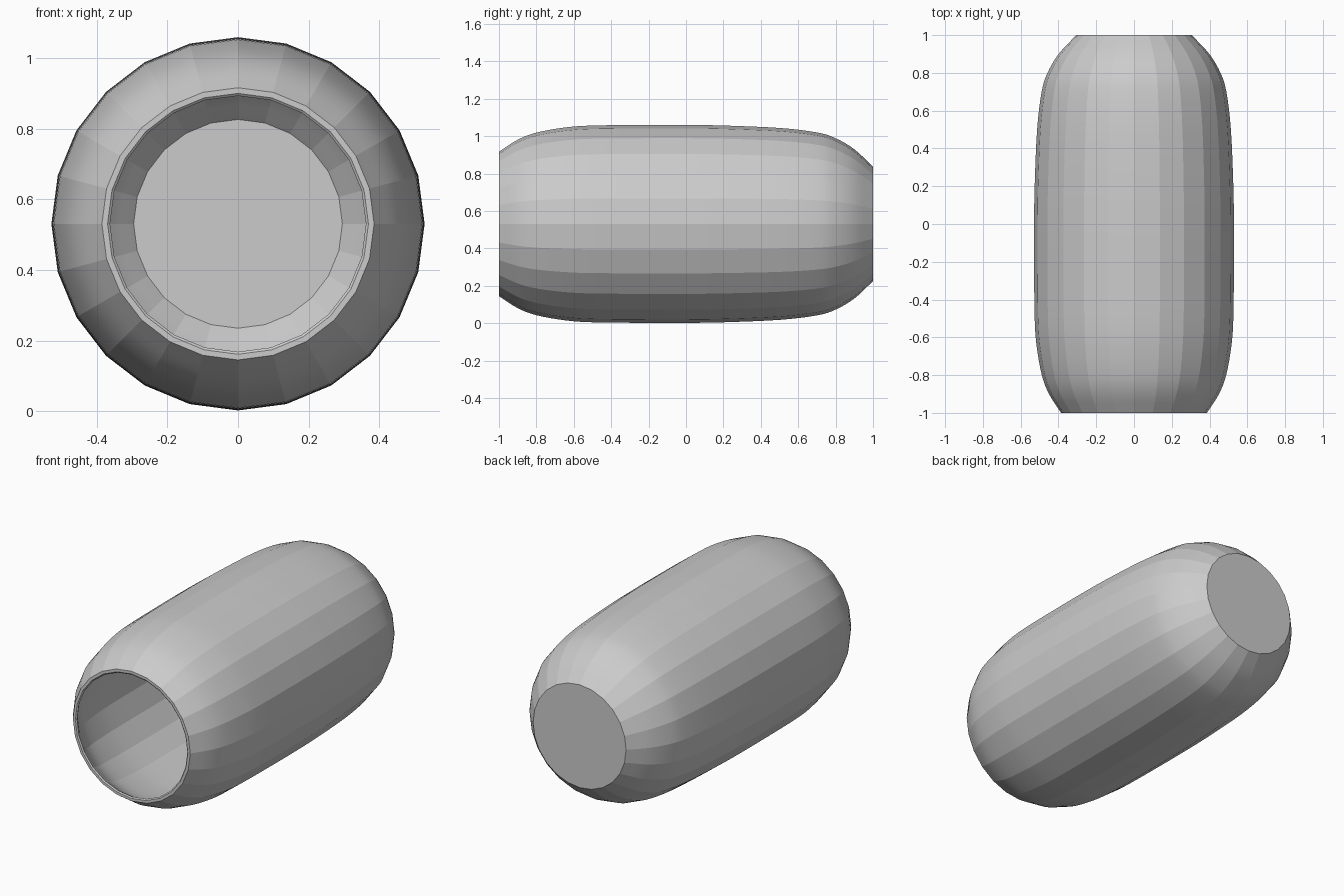
import bpy, bmesh, math
from mathutils import Vector

if "Cube" in bpy.data.objects:
    bpy.data.objects.remove(bpy.data.objects["Cube"])

SIDES, WALL, AXIS_Z = 24, 0.025, 0.531

# Outer silhouette as (y, radius), from open mouth to closed base
KEYS = [(-1, .386), (-.9, .45), (-.8, .488), (-.65, .515), (-.5, .526), (-.2, .529), (0, .529),
        (.2, .526), (.5, .513), (.7, .489), (.8, .458), (.9, .399), (1, .306)]


def smooth_curve(keys, steps):
    """Catmull-Rom curve through the key points."""
    p = [Vector(k) for k in keys]
    p = [2 * p[0] - p[1]] + p + [2 * p[-1] - p[-2]]
    out = []
    for i in range(1, len(p) - 2):
        a, b, c, d = p[i - 1:i + 3]
        for s in range(steps):
            t = s / steps
            out.append(0.5 * (2 * b + (c - a) * t + (2 * a - 5 * b + 4 * c - d) * t ** 2
                              + (3 * b - a - 3 * c + d) * t ** 3))
    return out + [p[-2]]


outer = smooth_curve(KEYS, 4)

# Inner wall: outer curve pushed inwards, stopping at the floor
inner = []
for i, p in enumerate(outer):
    t = (outer[min(i + 1, len(outer) - 1)] - outer[max(i - 1, 0)]).normalized()
    q = p + Vector((t.y, -t.x)) * WALL
    if -0.985 < q.x < 1 - WALL:
        inner.append(q)
inner.append(Vector((1 - WALL, .296)))

# Closed section: base centre, outer wall, rounded lip, inner wall, floor centre
lip = [Vector(k) for k in ((-1, .380), (-1, .370), (-.994, .363))]
section = outer[::-1] + lip + inner

# Revolve the section around the y axis
bm = bmesh.new()
rings = []
for y, r in section:
    rings.append([bm.verts.new((r * math.sin(2 * math.pi * k / SIDES), y,
                                AXIS_Z + r * math.cos(2 * math.pi * k / SIDES)))
                  for k in range(SIDES)])
for a, b in zip(rings, rings[1:]):
    for k in range(SIDES):
        n = (k + 1) % SIDES
        bm.faces.new((a[k], a[n], b[n], b[k]))
bm.faces.new(rings[0])
bm.faces.new(rings[-1])
bmesh.ops.recalc_face_normals(bm, faces=bm.faces)

mesh = bpy.data.meshes.new("hollow_barrel")
bm.to_mesh(mesh)
bm.free()
barrel = bpy.data.objects.new("hollow_barrel", mesh)
bpy.context.collection.objects.link(barrel)

# Smooth along the length, faceted around the girth
bpy.context.view_layer.objects.active = barrel
barrel.select_set(True)
bpy.ops.object.shade_smooth_by_angle(angle=math.radians(9))
